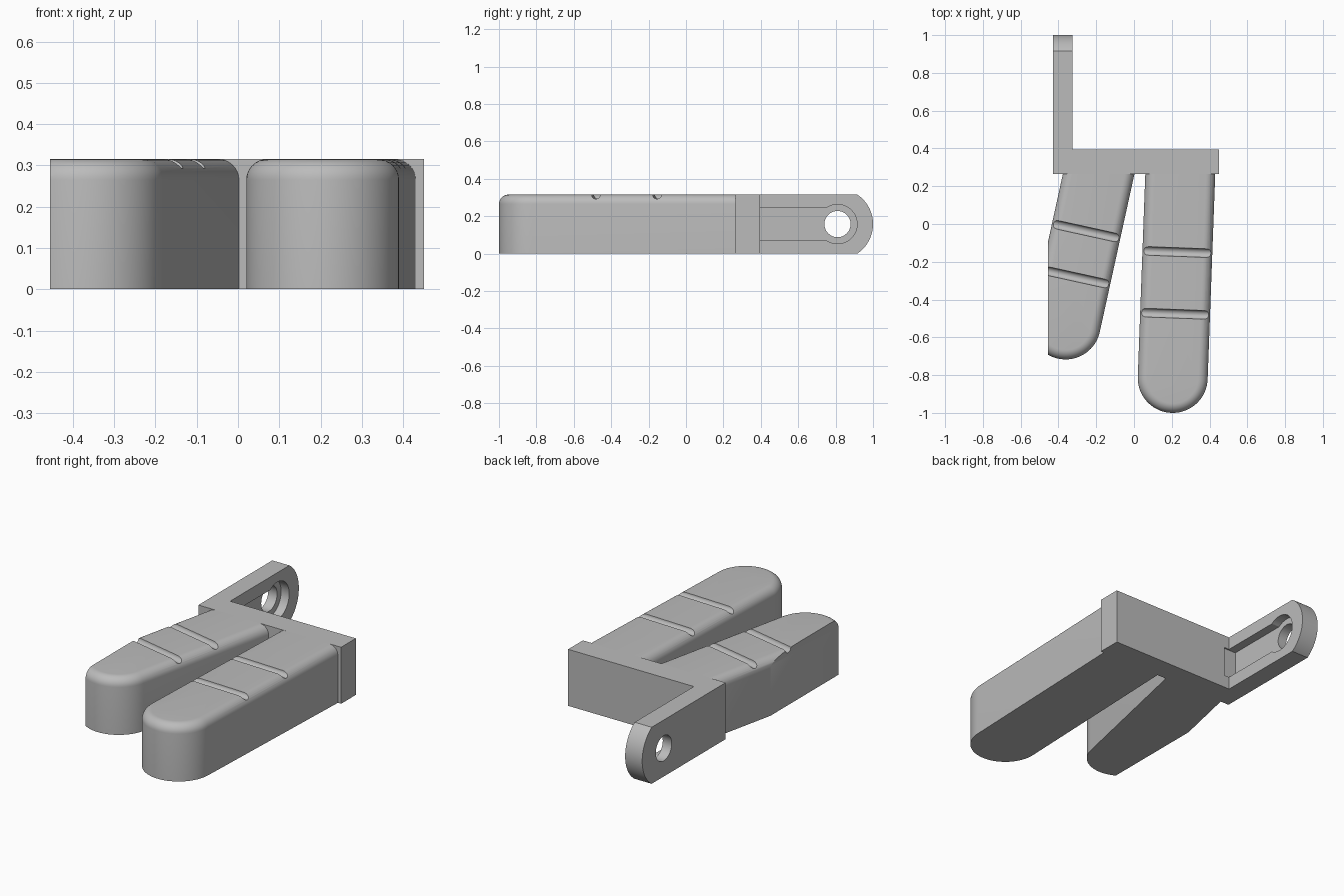
import bpy, bmesh, math
from mathutils import Vector, Matrix

if "Cube" in bpy.data.objects:
    bpy.data.objects.remove(bpy.data.objects["Cube"])

H = 0.315        # height of every part
FRONT = 0.265    # front face of the crossbar
BACK = 0.395     # rear face of the crossbar
CLIP = -0.455    # flat trim on the short finger

grey = bpy.data.materials.new("plain_grey")
grey.use_nodes = True
GREY = (0.5, 0.5, 0.5, 1)
grey.diffuse_color = GREY
grey.node_tree.nodes["Principled BSDF"].inputs["Base Color"].default_value = GREY


def finish(bm, name):
    bmesh.ops.recalc_face_normals(bm, faces=bm.faces)
    mesh = bpy.data.meshes.new(name)
    bm.to_mesh(mesh)
    bm.free()
    mesh.materials.append(grey)
    obj = bpy.data.objects.new(name, mesh)
    bpy.context.collection.objects.link(obj)
    return obj


def prism(bm, points, offset):
    """Extrude a closed outline of 3D points along an offset."""
    face = bm.faces.new([bm.verts.new(p) for p in points])
    result = bmesh.ops.extrude_face_region(bm, geom=[face])
    top = [g for g in result["geom"] if isinstance(g, bmesh.types.BMVert)]
    bmesh.ops.translate(bm, verts=top, vec=offset)


def arc(cy, cz, r, start, end, n):
    return [(cy + r * math.cos(start + (end - start) * i / n),
             cz + r * math.sin(start + (end - start) * i / n)) for i in range(n + 1)]


def side_prism(name, outline, x0, x1):
    """Prism across x from an outline in y and z."""
    bm = bmesh.new()
    prism(bm, [(x0, y, z) for y, z in outline], (x1 - x0, 0, 0))
    return finish(bm, name)


def combine(obj, other, operation):
    mod = obj.modifiers.new(operation, "BOOLEAN")
    mod.operation, mod.object, mod.solver = operation, other, "EXACT"
    bpy.context.view_layer.objects.active = obj
    bpy.ops.object.modifier_apply(modifier=mod.name)
    bpy.data.objects.remove(other)


def smooth(obj):
    bpy.ops.object.select_all(action="DESELECT")
    obj.select_set(True)
    bpy.context.view_layer.objects.active = obj
    bpy.ops.object.shade_smooth_by_angle(angle=math.radians(30))


def trim(bm, point, normal):
    geom = bm.verts[:] + bm.edges[:] + bm.faces[:]
    cut = bmesh.ops.bisect_plane(bm, geom=geom, dist=1e-5, plane_co=point,
                                 plane_no=normal, clear_outer=True)
    edges = [g for g in cut["geom_cut"] if isinstance(g, bmesh.types.BMEdge)]
    if edges:
        bmesh.ops.holes_fill(bm, edges=edges, sides=0)


def finger(name, tip, base, grooves, r=0.185):
    """Round-ended bar from the crossbar to its tip, grooved across the top."""
    tip, base = Vector((*tip, 0)), Vector((*base, 0))
    axis = (base - tip).normalized()
    length = (base - tip).length + 0.08
    place = Matrix.Translation(tip) @ Matrix.Rotation(math.atan2(axis.y, axis.x), 4, "Z")
    outline = arc(0, 0, r, math.pi / 2, 3 * math.pi / 2, 40)
    outline += [(length, -r), (length, r)]
    bm = bmesh.new()
    prism(bm, [(x, y, 0) for x, y in outline], (0, 0, H))
    # Round the top rim, leaving the end inside the crossbar square
    rim = [e for e in bm.edges if all(v.co.z > H - 0.001 for v in e.verts)
           and not all(v.co.x > length - 0.001 for v in e.verts)]
    bmesh.ops.bevel(bm, geom=rim, offset=0.05, segments=8, profile=0.5,
                    affect="EDGES", clamp_overlap=False)
    bm.transform(place)
    trim(bm, (0, FRONT, 0), (0, 1, 0))
    trim(bm, (CLIP, 0, 0), (-1, 0, 0))
    obj = finish(bm, name)
    # Grip grooves
    for d in grooves:
        bm = bmesh.new()
        turn = place @ Matrix.Translation((d, 0, H)) @ Matrix.Rotation(math.pi / 2, 4, "X")
        bmesh.ops.create_cone(bm, cap_ends=True, segments=32, radius1=0.023,
                              radius2=0.023, depth=0.6, matrix=turn)
        combine(obj, finish(bm, "groove_cutter"), "DIFFERENCE")
    smooth(obj)


# Crossbar with the hinge arm behind its right end
MID = H / 2
PIN = 0.81
frame = side_prism("crossbar_and_hinge_arm",
                   [(FRONT, 0), (BACK, 0), (BACK, H), (FRONT, H)], -0.43, 0.45)
half = math.asin(MID / 0.19)
arm = side_prism("hinge_arm", [(0.30, H), (0.30, 0)] + arc(PIN, MID, 0.19, -half, half, 32),
                 -0.43, -0.325)
combine(frame, arm, "UNION")

# Keyhole recess on the inner face of the arm
w, r = 0.085, 0.105
a = math.pi - math.asin(w / r)
slot = [(BACK - 0.008, MID + w), (BACK - 0.008, MID - w)] + arc(PIN, MID, r, -a, a, 48)
combine(frame, side_prism("slot_cutter", slot, -0.375, -0.295), "DIFFERENCE")

# Pin hole
hole = arc(PIN, MID, 0.07, 0, math.tau, 48)[:-1]
combine(frame, side_prism("hole_cutter", hole, -0.6, -0.2), "DIFFERENCE")
smooth(frame)

# Fingers
finger("long_finger", (0.205, -0.815), (0.245, FRONT), (0.34, 0.667))
finger("short_finger", (-0.362, -0.532), (-0.187, FRONT), (0.256, 0.506))
